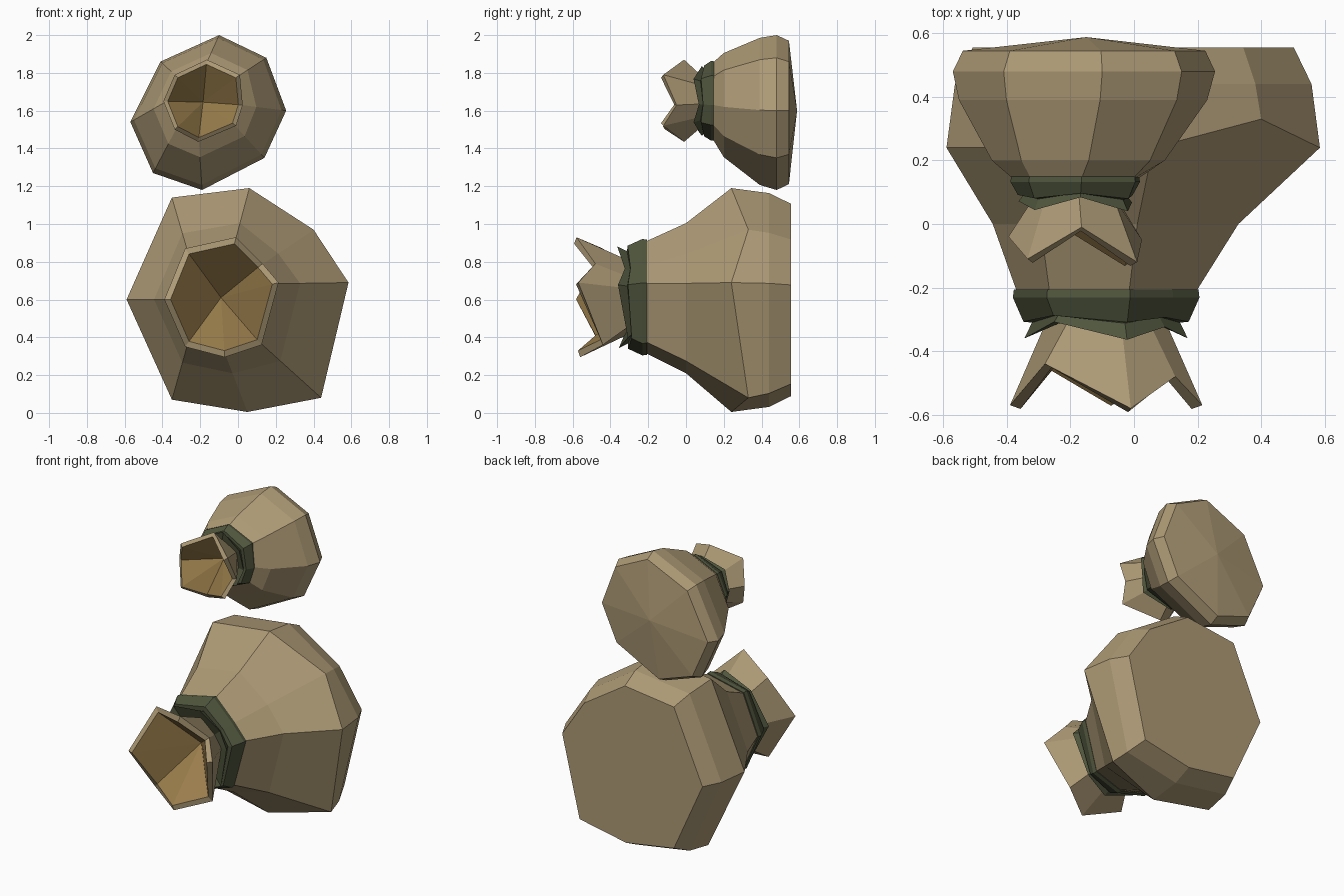
import bpy, bmesh

if "Cube" in bpy.data.objects:
    bpy.data.objects.remove(bpy.data.objects["Cube"], do_unlink=True)


def material(name, color):
    m = bpy.data.materials.new(name)
    m.use_nodes = True
    m.diffuse_color = (*color, 1)
    node = m.node_tree.nodes["Principled BSDF"]
    node.inputs["Base Color"].default_value = (*color, 1)
    node.inputs["Roughness"].default_value = 0.9
    return m


CLOTH = material("tan cloth", (0.42, 0.325, 0.18))
LINING = material("brown lining", (0.32, 0.205, 0.07))
CORD = material("dark green cord", (0.08, 0.092, 0.047))


def scaled(outline, centre, s):
    return [(centre[0] + (x - centre[0]) * s, centre[1] + (z - centre[1]) * s) for x, z in outline]


def blend(a, b, t):
    return [(p[0] + (q[0] - p[0]) * t, p[1] + (q[1] - p[1]) * t) for p, q in zip(a, b)]


def ring(outline, y, wave=None, amount=1.0):
    """Place an outline at depth y, with an optional zigzag in depth."""
    wave = wave or [0] * len(outline)
    return [(x, y + w * amount, z) for (x, z), w in zip(outline, wave)]


def loft(name, rings, mats, start=None, end=None, closed=False, lining_from=None):
    """Bridge rings; fan the ends to a point, or join last ring to first."""
    bm = bmesh.new()
    rows = [[bm.verts.new(p) for p in r] for r in rings]
    n = len(rows[0])
    pairs = list(zip(rows, rows[1:]))
    if closed:
        pairs.append((rows[-1], rows[0]))
    for k, (a, b) in enumerate(pairs):
        for i in range(n):
            j = (i + 1) % n
            f = bm.faces.new((a[i], a[j], b[j], b[i]))
            f.material_index = int(lining_from is not None and k >= lining_from)
    for row, tip in ((rows[0], start), (rows[-1], end)):
        if tip:
            v = bm.verts.new(tip)
            for i in range(n):
                f = bm.faces.new((row[i], row[(i + 1) % n], v))
                f.material_index = int(lining_from is not None and row is rows[-1])
    bmesh.ops.recalc_face_normals(bm, faces=bm.faces)
    mesh = bpy.data.meshes.new(name)
    bm.to_mesh(mesh)
    bm.free()
    for m in mats:
        mesh.materials.append(m)
    bpy.context.collection.objects.link(bpy.data.objects.new(name, mesh))


def sack(name, wide, mid, rim, centre, wave, neck_y, rim_y, depth, stations, back_y, bulge):
    """stations: (y, blend from neck to widest, scale, zigzag amount)."""
    neck = scaled(rim, centre, 0.92)
    # body
    rings = [ring(neck, neck_y)]
    for y, t, s, shift in stations:
        rings.append(ring(scaled(blend(neck, wide, t), mid, s), y, bulge, shift))
    loft(name + "_body", rings, [CLOTH],
         start=(centre[0], neck_y, centre[1]), end=(mid[0], back_y, mid[1]))
    # flared mouth with a thick lip and a darker lining
    throat = neck_y - depth * 0.3
    mouth = [ring(scaled(rim, centre, 0.62), throat),
             ring(rim, rim_y, wave),
             ring(scaled(rim, centre, 0.89), rim_y - 0.012, wave)]
    loft(name + "_mouth", mouth, [CLOTH, LINING], lining_from=2,
         end=(centre[0], neck_y - depth * 0.1, centre[1]))
    # cord: a wide band and a smaller frilled band around the neck
    profile = [(0.6, 0.05, 0), (0.96, 0.05, 0), (0.97, -0.04, 0), (0.86, -0.27, 0.15),
               (0.77, -0.27, 0.2), (0.85, -0.4, 0.4), (0.6, -0.32, 0.2)]
    loft(name + "_cord",
         [ring(scaled(rim, centre, s), neck_y + d * depth, wave, w) for s, d, w in profile],
         [CORD], closed=True)


sack("large_sack",
     wide=[(-0.59, 0.6), (-0.35, 1.14), (0.06, 1.19), (0.4, 0.97),
           (0.585, 0.69), (0.44, 0.08), (0.05, 0.005), (-0.35, 0.07)],
     mid=(0, 0.6),
     rim=[(-0.39, 0.6), (-0.28, 0.87), (-0.01, 0.93), (0.13, 0.79),
          (0.215, 0.69), (0.125, 0.36), (-0.07, 0.295), (-0.28, 0.35)],
     centre=(-0.09, 0.61),
     wave=[-0.06, 0.07, -0.07, 0.03, -0.06, 0.07, -0.05, 0.06],
     neck_y=-0.22, rim_y=-0.51, depth=0.29,
     stations=[(0, 0.35, 1, 0), (0.24, 1, 1, 1), (0.44, 1, 0.955, 0), (0.555, 1, 0.86, 0)],
     back_y=0.555, bulge=[0, 0, 0, 0.09, 0, 0.09, 0, 0.03])

sack("small_sack",
     wide=[(-0.57, 1.54), (-0.41, 1.86), (-0.1, 2.0), (0.15, 1.88),
           (0.255, 1.6), (0.14, 1.35), (-0.19, 1.18), (-0.45, 1.27)],
     mid=(-0.15, 1.6),
     rim=[(-0.395, 1.65), (-0.335, 1.79), (-0.165, 1.87), (0.01, 1.79),
          (0.025, 1.63), (-0.01, 1.52), (-0.21, 1.435), (-0.335, 1.5)],
     centre=(-0.185, 1.645),
     wave=[0.02, -0.05, 0.05, -0.06, 0.01, -0.06, 0.05, -0.05],
     neck_y=0.14, rim_y=-0.06, depth=0.19,
     stations=[(0.2, 0.36, 1, 0), (0.39, 0.9, 1, 0), (0.48, 1, 1, 0), (0.545, 1, 0.925, 0)],
     back_y=0.588, bulge=[0] * 8)
